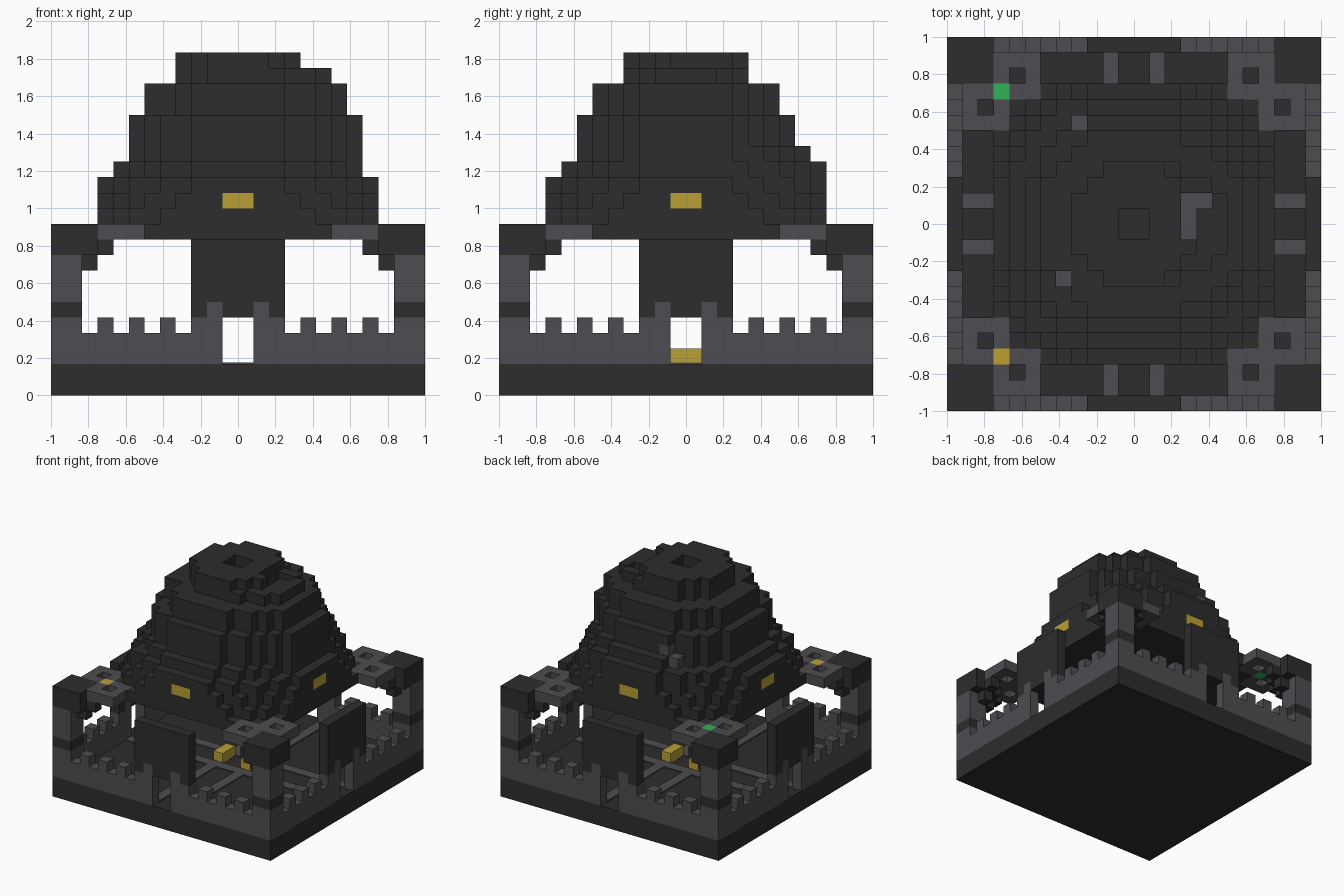
import bpy, bmesh
from itertools import product

U = 1 / 12  # size of one block
DARK, GREY, GOLD, GREEN = range(4)

if "Cube" in bpy.data.objects:
    bpy.data.objects.remove(bpy.data.objects["Cube"])


def material(name, rgb):
    m = bpy.data.materials.new(name)
    m.use_nodes = True
    m.diffuse_color = (*rgb, 1)
    m.node_tree.nodes["Principled BSDF"].inputs["Base Color"].default_value = (*rgb, 1)
    return m


MATS = [material("dark_stone", (0.026, 0.026, 0.026)),
        material("grey_stone", (0.075, 0.073, 0.083)),
        material("gold", (0.49, 0.35, 0.036)),
        material("green", (0.027, 0.45, 0.1))]


def box(x0, x1, y0, y1, z0, z1, colour=DARK):
    """Block cells filling a box, as a dictionary of cell to colour."""
    return {c: colour for c in product(range(x0, x1), range(y0, y1), range(z0, z1))}


def around(cells, turns=range(4)):
    """Repeat cells by quarter turns about the centre."""
    out = {}
    for t in turns:
        for (x, y, z), colour in cells.items():
            for _ in range(t):
                x, y = -1 - y, x
            out[x, y, z] = colour
    return out


def build(name, cells):
    """Make one object from the open faces of the block cells."""
    bm = bmesh.new()
    verts = {}
    for cell, colour in cells.items():
        for axis, side in product(range(3), (0, 1)):
            near = list(cell)
            near[axis] += 2 * side - 1
            if tuple(near) in cells:
                continue
            ring = []
            for a, b in ((0, 0), (1, 0), (1, 1), (0, 1)):
                p = list(cell)
                p[axis] += side
                p[(axis + 1) % 3] += a
                p[(axis + 2) % 3] += b
                p = tuple(p)
                if p not in verts:
                    verts[p] = bm.verts.new([v * U for v in p])
                ring.append(verts[p])
            face = bm.faces.new(ring if side else ring[::-1])
            face.material_index = colour
    mesh = bpy.data.meshes.new(name)
    bm.to_mesh(mesh)
    bm.free()
    for m in MATS:
        mesh.materials.append(m)
    ob = bpy.data.objects.new(name, mesh)
    bpy.context.collection.objects.link(ob)
    return ob


# Base slab
build("base", box(-12, 12, -12, 12, 0, 2))

# Outer walls with merlons and gate posts
wall = {}
for x in range(-12, 12):
    d = x if x >= 0 else -1 - x
    if d >= 1:
        top = 6 if d == 1 else 5 if d in (2, 4, 6, 8) else 4
        wall.update(box(x, x + 1, -12, -11, 2, top, GREY))
build("walls", around(wall))

# Hanging slab above each gate
gate = {c: k for c, k in box(-3, 3, -12, -11, 5, 10).items() if c not in wall}
build("gate_slabs", around(gate))

# Corner towers: banded post, dark cap and stepped brackets
tower = box(-12, -10, -12, -10, 2, 9, GREY)
tower.update(box(-12, -10, -12, -10, 5, 6))
tower.update(box(-12, -9, -12, -9, 9, 11))
for a, z in ((-10, 8), (-9, 9)):
    tower.update(box(a, a + 1, -11, -10, z, z + 1))
    tower.update(box(-11, -10, a, a + 1, z, z + 1))
build("corner_towers", around(tower))

# Dome layers: half widths at -x, +x, -y, +y and roundness
layers = {10: (9, 9, 9, 9, 4), 11: (9, 9, 9, 9, 3.2),
          12: (9, 9, 9, 9, 2.6), 13: (9, 9, 9, 9, 2.2),
          14: (8, 8, 8, 9, 2.2), 15: (7, 8, 7, 8, 2.2),
          16: (7, 8, 7, 7, 2.2), 17: (7, 8, 7, 7, 2.2),
          18: (6, 7, 6, 6, 2.2), 19: (6, 7, 6, 6, 2.2),
          20: (4, 6, 4, 4, 2.2), 21: (4, 4, 4, 4, 2.2)}
dome = {}
for z, (xl, xr, yf, yb, p) in layers.items():
    for x, y in product(range(-9, 9), repeat=2):
        cx, cy = x + 0.5, y + 0.5
        rx, ry = (xr if cx > 0 else xl), (yb if cy > 0 else yf)
        if abs(cx / rx) ** p + abs(cy / ry) ** p <= 1:
            dome[x, y, z] = DARK

# Pit in the crown and narrow shafts with grey bottoms
for c in box(-1, 1, -1, 1, 21, 22):
    dome.pop(c, None)
for x, y in ((3, -1), (3, 0), (3, 1), (4, 1), (-5, -4)):
    for z in range(13, 22):
        dome.pop((x, y, z), None)
    dome[x, y, 12] = GREY

# Gold windows on the four sides
for c in around(box(-1, 1, -9, -8, 12, 13)):
    dome[c] = GOLD
# Grey patch on the rear of the dome
for c in box(-4, -2, 6, 7, 15, 17):
    if c in dome:
        dome[c] = GREY
build("dome", dome)

# Pierced platforms that join the dome to the towers
for name, turn, lamp in (("front_right", 0, GOLD), ("front_left", 1, GREY),
                         ("back_left", 2, GREY), ("back_right", 3, GREEN)):
    plate = box(-11, -6, -11, -6, 10, 11, GREY)
    plate[-9, -9, 10] = lamp
    for hole in ((-8, -10, 10), (-10, -8, 10)):
        del plate[hole]
    cells = around(plate, [turn])
    caps = around(tower)
    build(name + "_platform",
          {c: k for c, k in cells.items() if c not in dome and c not in caps})

# Grey path borders set on the floor
path = {}
for s in (-2, 1):
    path.update(box(s, s + 1, -11, 11, 0, 1, GREY))
paths = build("path_borders", around(path, (0, 1)))
paths.scale.z = 0.1
paths.location.z = 2 * U

# Gold blocks beside the middle of the path
gold = box(-2, -1, -1, 1, 2, 3, GOLD)
build("gold_blocks", around(gold, (0, 2)))
